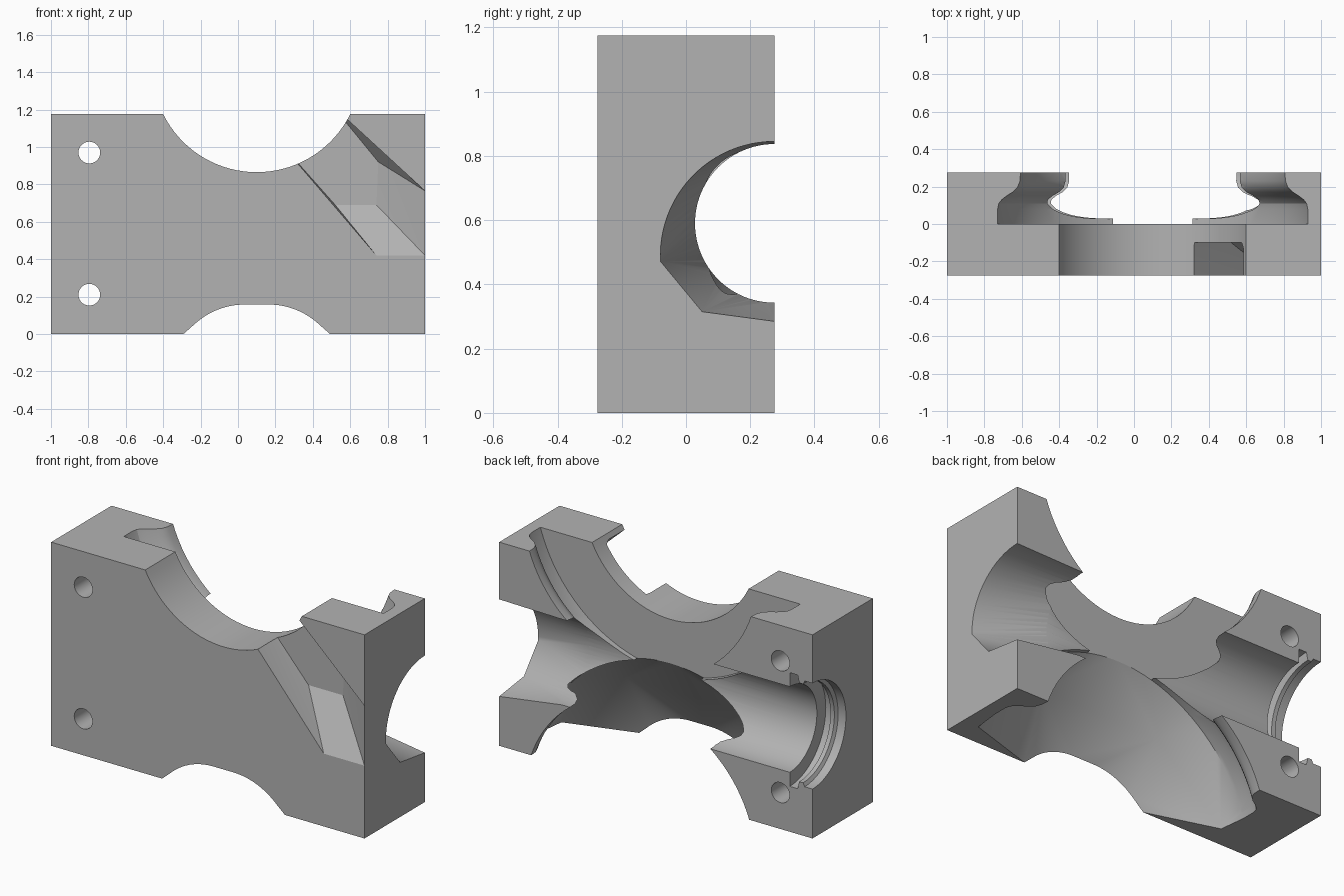
import bpy, bmesh, math
from mathutils import Vector, Matrix

if "Cube" in bpy.data.objects:
    bpy.data.objects.remove(bpy.data.objects["Cube"])

HALF_Y, TOP = 0.275, 1.175
AXIS_X = 0.1            # both wheel recesses share this x
UPPER_Z, LOWER_Z = 1.423, -0.243
BORE_Z = 0.59

grey = bpy.data.materials.new("plain grey")
grey.use_nodes = True
grey.diffuse_color = (0.45, 0.45, 0.45, 1)
grey.node_tree.nodes["Principled BSDF"].inputs["Base Color"].default_value = (0.45, 0.45, 0.45, 1)


def finish(name, bm):
    bmesh.ops.recalc_face_normals(bm, faces=bm.faces)
    mesh = bpy.data.meshes.new(name)
    bm.to_mesh(mesh)
    bm.free()
    mesh.materials.append(grey)
    obj = bpy.data.objects.new(name, mesh)
    bpy.context.collection.objects.link(obj)
    return obj


def turned(name, profile, axis, origin, steps=96):
    """Solid of revolution; profile holds (distance along axis, radius)."""
    bm = bmesh.new()
    rings = []
    for d, r in profile:
        ring = []
        for i in range(steps):
            a = 2 * math.pi * i / steps
            u, v = r * math.cos(a), r * math.sin(a)
            co = (d, u, v) if axis == "x" else (u, d, v)
            ring.append(bm.verts.new(Vector(co) + Vector(origin)))
        rings.append(ring)
    for low, high in zip(rings, rings[1:]):
        for i in range(steps):
            j = (i + 1) % steps
            bm.faces.new((low[i], low[j], high[j], high[i]))
    bm.faces.new(rings[0])
    bm.faces.new(rings[-1])
    return finish(name, bm)


def hull(name, points):
    """Convex solid around the given points."""
    bm = bmesh.new()
    for p in points:
        bm.verts.new(p)
    bmesh.ops.convex_hull(bm, input=bm.verts)
    bmesh.ops.delete(bm, geom=[v for v in bm.verts if not v.link_faces], context="VERTS")
    bmesh.ops.dissolve_limit(bm, angle_limit=0.002, verts=bm.verts, edges=bm.edges)
    return finish(name, bm)


def circle_y(y, z, r, steps=96):
    turns = [2 * math.pi * i / steps for i in range(steps)]
    return [(AXIS_X + r * math.cos(a), y, z + r * math.sin(a)) for a in turns]


# Main block
bm = bmesh.new()
bmesh.ops.create_cube(bm, size=1, matrix=Matrix.Translation((0, 0, TOP / 2))
                      @ Matrix.Diagonal((2, 2 * HALF_Y, TOP, 1)))
block = finish("housing_block", bm)
cutters = []

# Wheel recesses with a curved rim, opening to the back
rim = [(0, 0.866), (0.08, 0.866), (0.11, 0.86), (0.13, 0.845), (0.15, 0.82),
       (0.17, 0.79), (0.195, 0.765), (0.23, 0.752), (0.3, 0.748)]
for label, z, shrink in (("upper", UPPER_Z, 0), ("lower", LOWER_Z, 0.012)):
    cutters.append(turned(label + "_wheel_recess", [(y, r - shrink) for y, r in rim],
                          "y", (AXIS_X, 0, z)))

# Round opening through the front wall at the top
cutters.append(turned("upper_opening", [(-0.4, 0.558), (0.1, 0.558)], "y", (AXIS_X, 0, UPPER_Z)))

# Tapering lower opening with a flat shelf on each side
points = circle_y(0.02, LOWER_Z, 0.854) + circle_y(0, LOWER_Z, 0.854)
points += circle_y(-HALF_Y, -0.36, 0.475) + circle_y(-0.3, -0.36, 0.475)
for side in (-1, 1):
    for dx, z in ((0.38, 0.37), (0.8, 0), (0.8, -0.2), (0.5, -0.2)):
        points.append((AXIS_X + side * dx, -0.15, z))
cutters.append(hull("lower_opening", points))

# Long bore with stepped seal grooves at the closed end
bore = [(-1.05, 0.305), (-0.95, 0.305), (-0.94, 0.285), (-0.915, 0.285), (-0.905, 0.328),
        (-0.855, 0.328), (-0.855, 0.247), (0.65, 0.247)]
cutters.append(turned("bore", bore, "x", (0, HALF_Y, BORE_Z)))

# Flared mouth on the right end
points = []
for i in range(33):
    a = math.pi / 2 + math.pi * i / 32
    points.append((0.6, HALF_Y + 0.247 * math.cos(a), BORE_Z + 0.247 * math.sin(a)))
mouth = [(0.05, 0.315), (HALF_Y, 0.285), (0.3, 0.285), (0.3, 0.845)]
for i in range(25):
    a = math.pi / 2 + math.radians(93) * i / 24
    mouth.append((HALF_Y + 0.355 * math.cos(a), 0.49 + 0.355 * math.sin(a)))
points += [(x, y, z) for x in (1, 1.05) for y, z in mouth]
points += [(0.6, 0.3, BORE_Z + s * 0.247) for s in (-1, 1)]
cutters.append(hull("flared_mouth", points))

# Slanted channel on the front, running out at the right edge
outline = [(0.2, 1.05), (0.74, 0.42), (1, 0.42), (1, 0.765), (0.93, 0.765), (0.89, 0.775),
           (0.85, 0.805), (0.5, 1.225)]
floor = [(0.2, 1.05), (0.52, 0.69), (0.74, 0.69), (0.75, 0.92), (0.5, 1.225)]
points = [(x, y, z) for y in (-0.32, -HALF_Y) for x, z in outline]
points += [(x, -0.1, z) for x, z in floor]
cutters.append(hull("slanted_channel", points))

# Bolt holes
for z in (0.21, 0.97):
    cutters.append(turned("bolt_hole", [(-0.4, 0.058), (0.4, 0.058)], "y", (-0.795, 0, z), 40))

# Cut everything out of the block
bpy.context.view_layer.objects.active = block
for cutter in cutters:
    cutter.hide_render = True
    mod = block.modifiers.new(cutter.name, "BOOLEAN")
    mod.operation = "DIFFERENCE"
    mod.solver = "EXACT"
    mod.object = cutter
    bpy.ops.object.modifier_apply(modifier=mod.name)
    bpy.data.objects.remove(cutter)

bpy.ops.object.select_all(action="DESELECT")
block.select_set(True)
bpy.ops.object.shade_smooth_by_angle(angle=math.radians(25))
